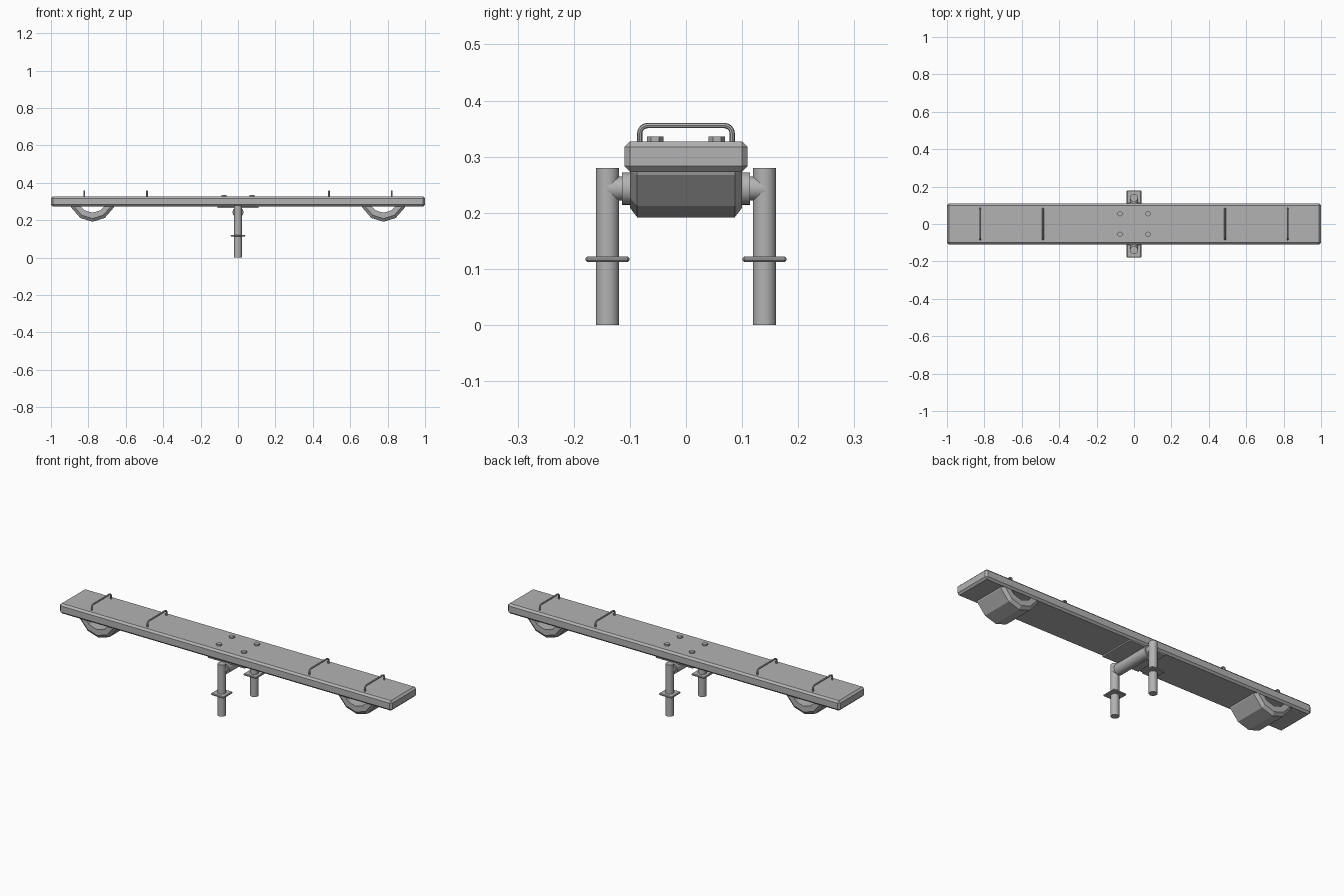
import bpy, bmesh, math
from mathutils import Vector

if "Cube" in bpy.data.objects:
    bpy.data.objects.remove(bpy.data.objects["Cube"])

grey = bpy.data.materials.new("plain grey")
grey.diffuse_color = (0.45, 0.45, 0.45, 1)
grey.use_nodes = True
grey.node_tree.nodes["Principled BSDF"].inputs["Base Color"].default_value = grey.diffuse_color


def finish(obj, name, smooth=False):
    obj.name = name
    obj.data.materials.clear()
    obj.data.materials.append(grey)
    if smooth:
        bpy.ops.object.select_all(action='DESELECT')
        obj.select_set(True)
        bpy.context.view_layer.objects.active = obj
        bpy.ops.object.shade_smooth_by_angle(angle=math.radians(30))
    return obj


def box(name, centre, size, bevel=0):
    bpy.ops.mesh.primitive_cube_add(size=1, location=centre)
    obj = bpy.context.object
    obj.scale = size
    bpy.ops.object.transform_apply(location=False, rotation=False, scale=True)
    if bevel:
        mod = obj.modifiers.new("chamfer", 'BEVEL')
        mod.width, mod.segments = bevel, 1
    return finish(obj, name)


def rod(name, centre, radius, length, sides=24, along_y=False):
    rot = (math.pi / 2, 0, 0) if along_y else (0, 0, 0)
    bpy.ops.mesh.primitive_cylinder_add(vertices=sides, radius=radius, depth=length,
                                        location=centre, rotation=rot)
    return finish(bpy.context.object, name, sides > 8)


def tyre(name, x):
    # chamfered cross-section (y, radius) swept along the lower arc
    section = [(-0.1, 0.102), (-0.1, 0.133), (-0.087, 0.15),
               (0.087, 0.15), (0.1, 0.133), (0.1, 0.102)]
    bm = bmesh.new()
    rings = []
    for deg in (-165, -150, -120, -90, -60, -30, -15):
        a = math.radians(deg)
        rings.append([bm.verts.new((x + 0.87 * r * math.cos(a), y, 0.342 + r * math.sin(a)))
                      for y, r in section])
    n = len(section)
    for a, b in zip(rings, rings[1:]):
        for i in range(n):
            j = (i + 1) % n
            bm.faces.new((a[i], a[j], b[j], b[i]))
    bm.faces.new(rings[0])
    bm.faces.new(rings[-1])
    bmesh.ops.recalc_face_normals(bm, faces=bm.faces)
    mesh = bpy.data.meshes.new(name)
    bm.to_mesh(mesh)
    bm.free()
    obj = bpy.data.objects.new(name, mesh)
    bpy.context.collection.objects.link(obj)
    return finish(obj, name)


def handle(name, x):
    # bent tube with rounded upper corners
    w, top, r = 0.0825, 0.3555, 0.014
    pts = [(x, -w, 0.315)]
    for side, start in ((-1, 180), (1, 90)):
        for k in range(5):
            a = math.radians(start - k * 22.5)
            pts.append((x, side * (w - r) + r * math.cos(a), top - r + r * math.sin(a)))
    pts.append((x, w, 0.315))
    curve = bpy.data.curves.new(name, 'CURVE')
    curve.dimensions = '3D'
    curve.bevel_depth, curve.bevel_resolution = 0.0047, 2
    curve.use_fill_caps = True
    spline = curve.splines.new('POLY')
    spline.points.add(len(pts) - 1)
    for p, co in zip(spline.points, pts):
        p.co = (*co, 1)
    obj = bpy.data.objects.new(name, curve)
    bpy.context.collection.objects.link(obj)
    bpy.ops.object.select_all(action='DESELECT')
    obj.select_set(True)
    bpy.context.view_layer.objects.active = obj
    bpy.ops.object.convert(target='MESH')
    return finish(bpy.context.object, name, True)


# Seat board and pivot bracket
box("plank", (0, 0, 0.3), (2, 0.22, 0.054), 0.01)
box("bracket_plate", (0, 0, 0.27), (0.22, 0.2, 0.008))
rod("pivot_sleeve", (0, 0, 0.243), 0.029, 0.228, along_y=True)
rod("crossbar", (0, 0, 0.243), 0.0215, 0.28, along_y=True)

# Posts with square ground plates
for s, side in ((-1, "front"), (1, "back")):
    rod(side + "_post", (0, s * 0.14, 0.14), 0.0208, 0.28)
    box(side + "_ground_plate", (0, s * 0.14, 0.1175), (0.078, 0.078, 0.01), 0.003)

# Bumper tyres, handles and bolts at both ends
for s, side in ((-1, "left"), (1, "right")):
    tyre(side + "_tyre", s * 0.778)
    handle(side + "_inner_handle", s * 0.487)
    handle(side + "_outer_handle", s * 0.822)
    for t, end in ((-1, "front"), (1, "back")):
        rod(f"{side}_{end}_bolt", (s * 0.075, t * 0.055, 0.329), 0.0145, 0.013, 6)
